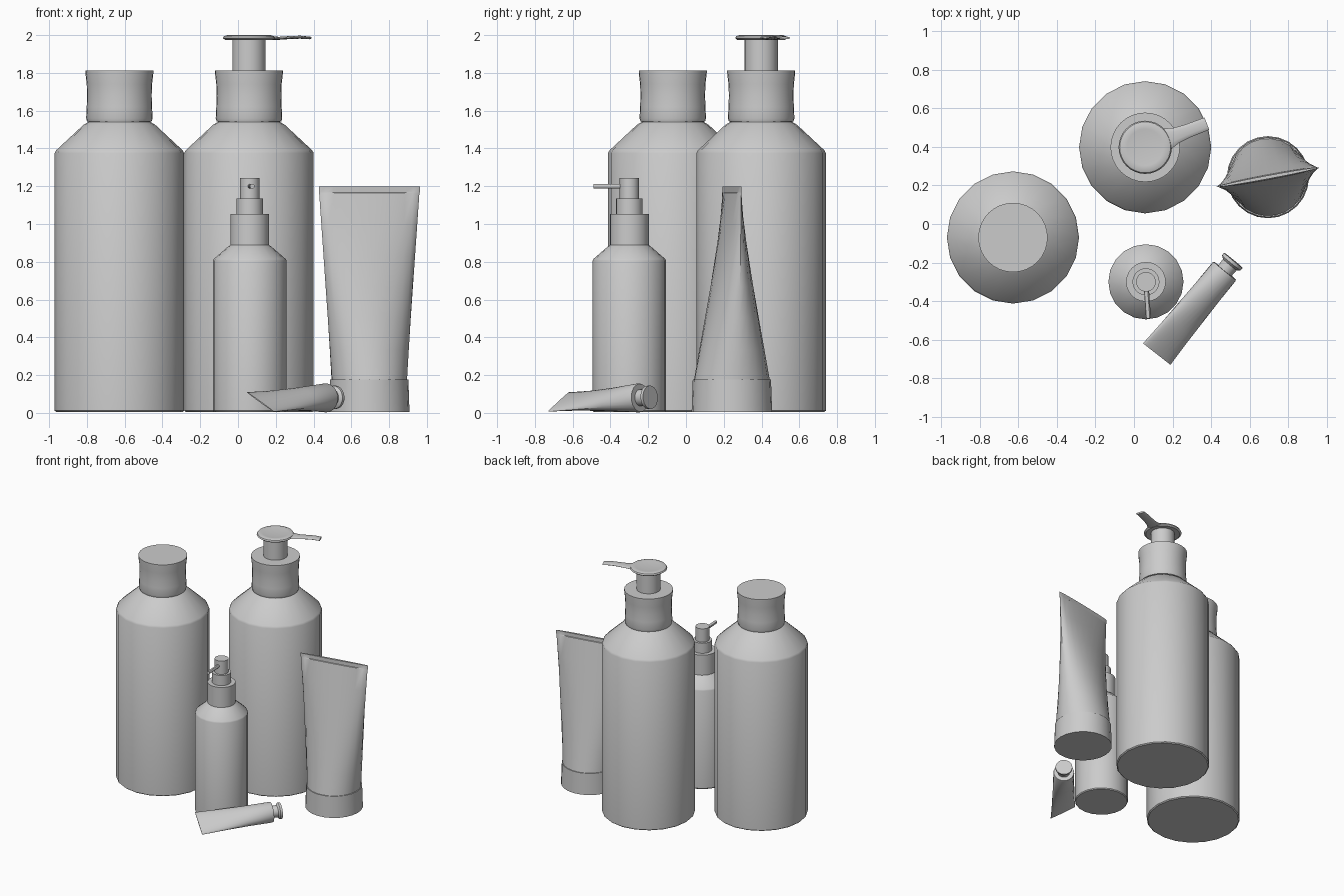
import bpy, bmesh, math
from mathutils import Vector

if "Cube" in bpy.data.objects:
    bpy.data.objects.remove(bpy.data.objects["Cube"])

X, Y, Z = Vector((1, 0, 0)), Vector((0, 1, 0)), Vector((0, 0, 1))


def ring(c, u, v, a, b, n):
    """Ellipse of n points around c, radii a along u and b along v."""
    return [c + u * a * math.cos(t) + v * b * math.sin(t)
            for t in (2 * math.pi * i / n for i in range(n))]


def loft(name, rings):
    """Closed skin through rings with equal point counts, capped at both ends."""
    bm = bmesh.new()
    rows = [[bm.verts.new(p) for p in r] for r in rings]
    n = len(rows[0])
    for r, s in zip(rows, rows[1:]):
        for i in range(n):
            j = (i + 1) % n
            bm.faces.new((r[i], r[j], s[j], s[i]))
    bm.faces.new(rows[0])
    bm.faces.new(rows[-1])
    bmesh.ops.recalc_face_normals(bm, faces=bm.faces)
    me = bpy.data.meshes.new(name)
    bm.to_mesh(me)
    bm.free()
    ob = bpy.data.objects.new(name, me)
    bpy.context.collection.objects.link(ob)
    bpy.ops.object.select_all(action='DESELECT')
    ob.select_set(True)
    bpy.context.view_layer.objects.active = ob
    bpy.ops.object.shade_smooth_by_angle(angle=math.radians(30))
    return ob


def lathe(name, profile, c, w=Z, u=X, n=20):
    """Round part: profile of (radius, distance along w) pairs."""
    v = w.cross(u)
    return loft(name, [ring(c + w * h, u, v, r, r, n) for r, h in profile])


# Two large bottles with waisted collars
BODY = [(.335, .005), (.343, .012), (.343, 1.375), (.335, 1.39), (.19, 1.525), (.165, 1.54), (.16, 1.56)]
COLLAR = [(.171, 1.543), (.176, 1.56), (.173, 1.62), (.171, 1.68), (.173, 1.74), (.18, 1.80), (.18, 1.813)]
capped_at, pump_at = Vector((-.628, -.07, 0)), Vector((.058, .398, 0))
for label, at in (("capped_bottle", capped_at), ("pump_bottle", pump_at)):
    lathe(label + "_body", BODY, at)
    lathe(label + "_collar", COLLAR, at, n=32)

# Pump stem, dished head and spout
lathe("pump_stem", [(.088, 1.80), (.088, 1.98)], pump_at, n=24)
lathe("pump_head", [(.088, 1.978), (.125, 1.974), (.138, 1.984), (.132, 1.994),
                    (.115, 2.0), (.095, 1.998), (.05, 1.994)], pump_at, n=32)
d = Vector((math.cos(math.radians(21)), math.sin(math.radians(21)), 0))
side = Z.cross(d)
SPOUT = [(.09, .075, 1.985, .010), (.13, .055, 1.984, .009), (.17, .042, 1.983, .008),
         (.23, .036, 1.987, .008), (.29, .035, 1.989, .008), (.343, .034, 1.985, .007)]
loft("pump_spout", [ring(pump_at + d * t + Z * z, side, Z, a, b, 12) for t, a, z, b in SPOUT])

# Small spray bottle
spray_at = Vector((.062, -.3, 0))
lathe("spray_body", [(.19, .005), (.195, .012), (.195, .805), (.19, .815), (.115, .88), (.098, .892), (.09, .91)], spray_at)
lathe("spray_collar", [(.103, .89), (.103, 1.053)], spray_at, n=24)
lathe("spray_neck", [(.07, 1.05), (.07, 1.135)], spray_at, n=24)
lathe("spray_button", [(.051, 1.13), (.051, 1.243)], spray_at, n=24)
lathe("spray_nozzle", [(.013, 0), (.013, .19)], spray_at + Z * 1.2,
      w=Vector((.07, -1, 0)).normalized(), u=Z, n=12)


def squeeze_tube(name, c, w, u, sections, n=24):
    """Tube flattening from round to crimped: sections of (distance, half width, half depth)."""
    v = w.cross(u)
    loft(name, [ring(c + w * h, u, v, a, b, n) for h, a, b in sections])


# Standing tube on its cap
tube_at = Vector((.695, .243, 0))
ang = math.radians(10.6)
lathe("tube_cap", [(.213, .005), (.207, .178)], tube_at, n=24)
A0, A1, B0, B1 = .2, .27, .202, .013
body = [(.17 + (1.165 - .17) * k / 6, A0 + (A1 - A0) * k / 6, B0 + (B1 - B0) * k / 6) for k in range(7)]
squeeze_tube("tube_body", tube_at, Z, Vector((math.cos(ang), math.sin(ang), 0)),
             body + [(1.168, .272, .009), (1.198, .272, .009)])

# Small tube lying on the ground, crimp tilted
end, shoulder = Vector((.118, -.675, .058)), Vector((.472, -.242, .08))
w = (shoulder - end).normalized()
u = Vector((.073, -.055, -.052))
u = (u - w * u.dot(w)).normalized()
squeeze_tube("lying_tube_body", end, w, u,
             [(0, .104, .003), (.18, .095, .028), (.36, .086, .052), (.55, .077, .077), (.559, .074, .074)])
lathe("lying_tube_cap", [(.044, .55), (.046, .60), (.062, .612), (.062, .629)], end, w, u, n=24)
